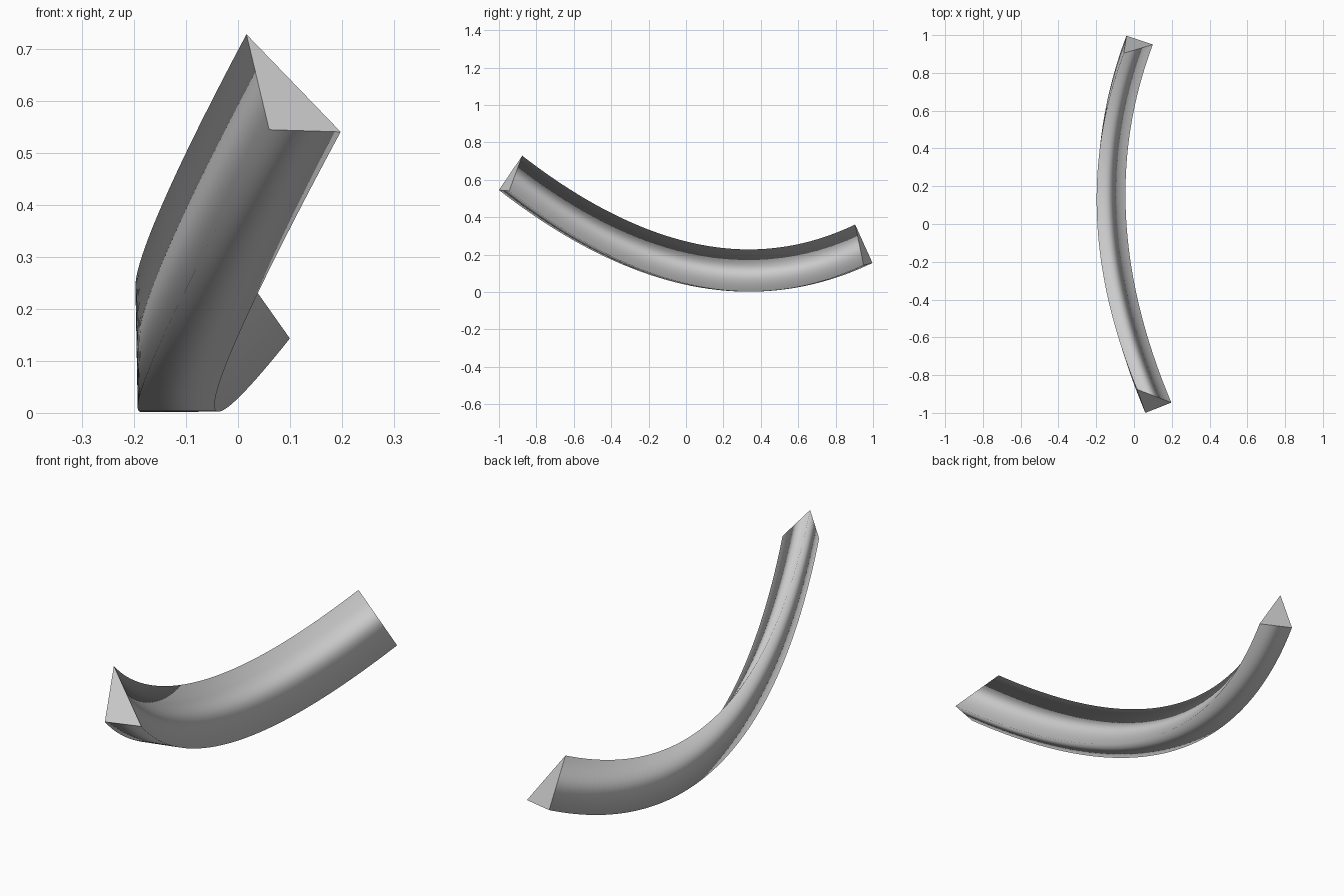
import bpy
import bmesh
import math
from mathutils import Vector, Matrix

cube = bpy.data.objects.get("Cube")
if cube:
    bpy.data.objects.remove(cube, do_unlink=True)

SEGMENTS = 64
WIDTH, HEIGHT = 0.148, 0.226

# Guide curve of the right-angled corner
start = Vector((0.06, -1.0, 0.545))
handle = Vector((-0.39, 0.07, -0.287))
end = Vector((-0.04, 0.997, 0.155))


def section(t):
    """Right-triangle cross-section at position t on the guide curve."""
    s = 1 - t
    corner = start * s * s + handle * 2 * s * t + end * t * t
    tangent = ((handle - start) * s + (end - handle) * t).normalized()
    side = tangent.cross(Vector((0, 0, 1))).normalized()
    roll = math.radians(2 - 15.8 * t + 18.8 * t * t)
    side = Matrix.Rotation(roll, 3, tangent) @ side
    up = side.cross(tangent)
    return corner + up * HEIGHT, corner, corner + side * WIDTH


# Swept triangular bar
bm = bmesh.new()
rings = [[bm.verts.new(p) for p in section(i / SEGMENTS)]
         for i in range(SEGMENTS + 1)]
for a, b in zip(rings, rings[1:]):
    for i in range(3):
        j = (i + 1) % 3
        bm.faces.new((a[i], a[j], b[j], b[i])).smooth = True

# Flat end caps with crisp rims
for ring in (rings[0], rings[-1]):
    cap = bm.faces.new(ring)
    for edge in cap.edges:
        edge.smooth = False
bmesh.ops.recalc_face_normals(bm, faces=bm.faces)

mesh = bpy.data.meshes.new("curved_bar")
bm.to_mesh(mesh)
bm.free()
bar = bpy.data.objects.new("curved_bar", mesh)
bpy.context.collection.objects.link(bar)

# Material
grey = bpy.data.materials.new("light_grey")
grey.use_nodes = True
colour = (0.6, 0.6, 0.6, 1)
grey.diffuse_color = colour
grey.node_tree.nodes["Principled BSDF"].inputs["Base Color"].default_value = colour
mesh.materials.append(grey)
